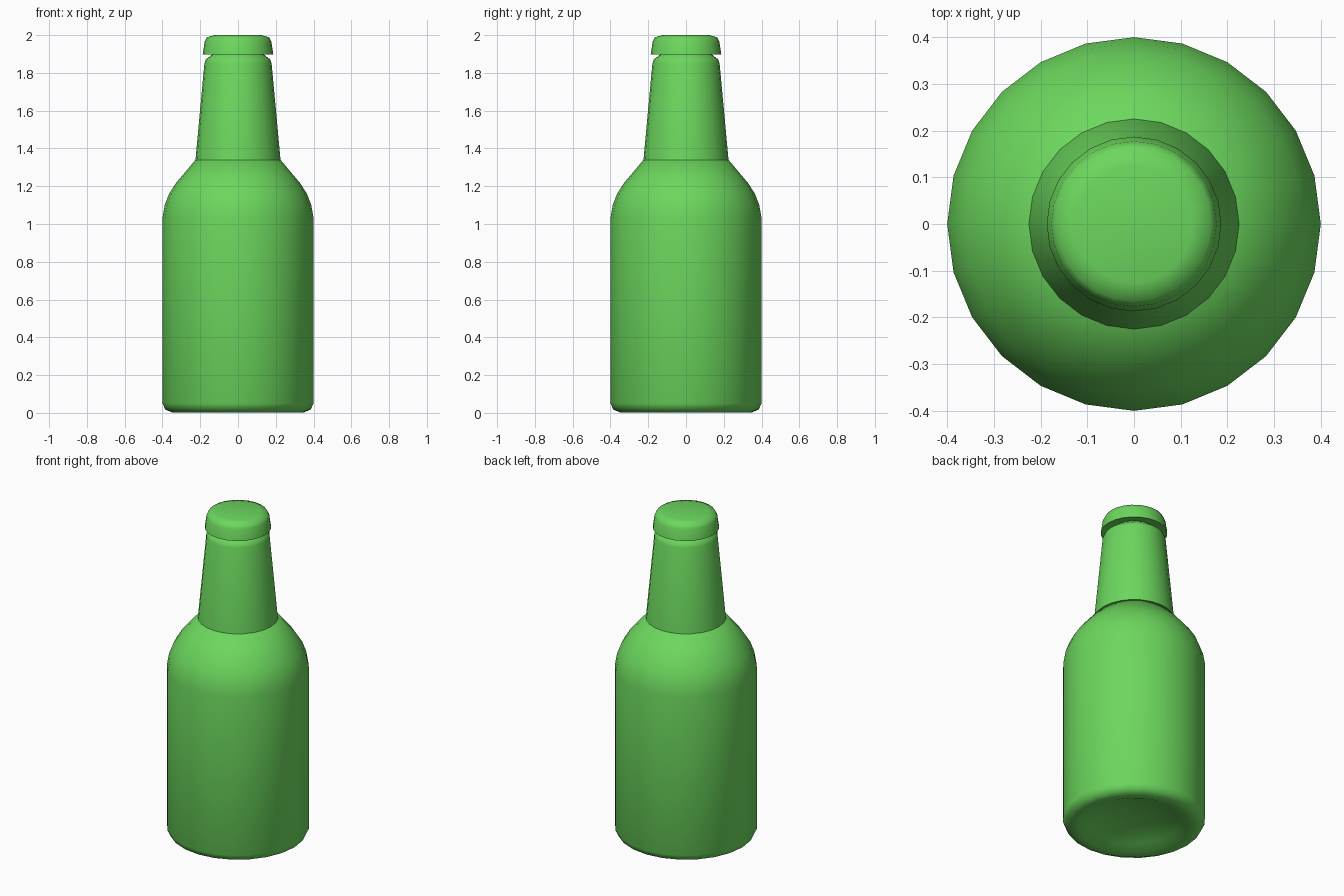
import bpy
import bmesh
import math
from mathutils import Matrix, Vector

SIDES = 24

default_cube = bpy.data.objects.get("Cube")
if default_cube:
    bpy.data.objects.remove(default_cube, do_unlink=True)

# Green glass colour shared by all parts
green = bpy.data.materials.new("bottle_green")
green.use_nodes = True
colour = (0.15, 0.68, 0.11, 1)
green.diffuse_color = colour
shader = next(n for n in green.node_tree.nodes if n.type == "BSDF_PRINCIPLED")
shader.inputs["Base Color"].default_value = colour
shader.inputs["Roughness"].default_value = 0.6


def lathe(name, profile, sharp_angle):
    """Turn a (radius, height) profile, listed bottom to top, about the z axis."""
    bm = bmesh.new()
    points = [bm.verts.new((r, 0, z)) for r, z in profile]
    edges = [bm.edges.new(pair) for pair in zip(points, points[1:])]
    bmesh.ops.spin(bm, geom=points + edges, cent=(0, 0, 0), axis=(0, 0, 1),
                   angle=math.tau, steps=SIDES, use_duplicate=False)
    bmesh.ops.remove_doubles(bm, verts=bm.verts, dist=0.0005)
    bmesh.ops.recalc_face_normals(bm, faces=bm.faces)
    mesh = bpy.data.meshes.new(name)
    bm.to_mesh(mesh)
    bm.free()
    mesh.materials.append(green)
    obj = bpy.data.objects.new(name, mesh)
    bpy.context.collection.objects.link(obj)
    bpy.ops.object.select_all(action="DESELECT")
    obj.select_set(True)
    bpy.context.view_layer.objects.active = obj
    bpy.ops.object.shade_smooth_by_angle(angle=math.radians(sharp_angle))
    return obj


# Body with a hollow underside, rounded foot and sloping shoulder
lathe("bottle_body", [
    (0, 0.07), (0.14, 0.06), (0.25, 0.03), (0.31, 0.005), (0.35, 0.003),
    (0.385, 0.018), (0.4, 0.05), (0.4, 1.03), (0.388, 1.1), (0.365, 1.16),
    (0.33, 1.215), (0.225, 1.34), (0, 1.34),
], 55)

# Tapered neck with a rounded lip
lathe("neck", [
    (0, 1.335), (0.225, 1.34), (0.178, 1.85), (0.17, 1.872),
    (0.142, 1.893), (0.125, 1.91), (0, 1.91),
], 75)

# Flared cap with a flat top
lathe("cap", [
    (0, 1.905), (0.14, 1.905), (0.187, 1.897), (0.177, 1.965),
    (0.165, 1.988), (0.125, 2.0), (0, 2.0),
], 60)
